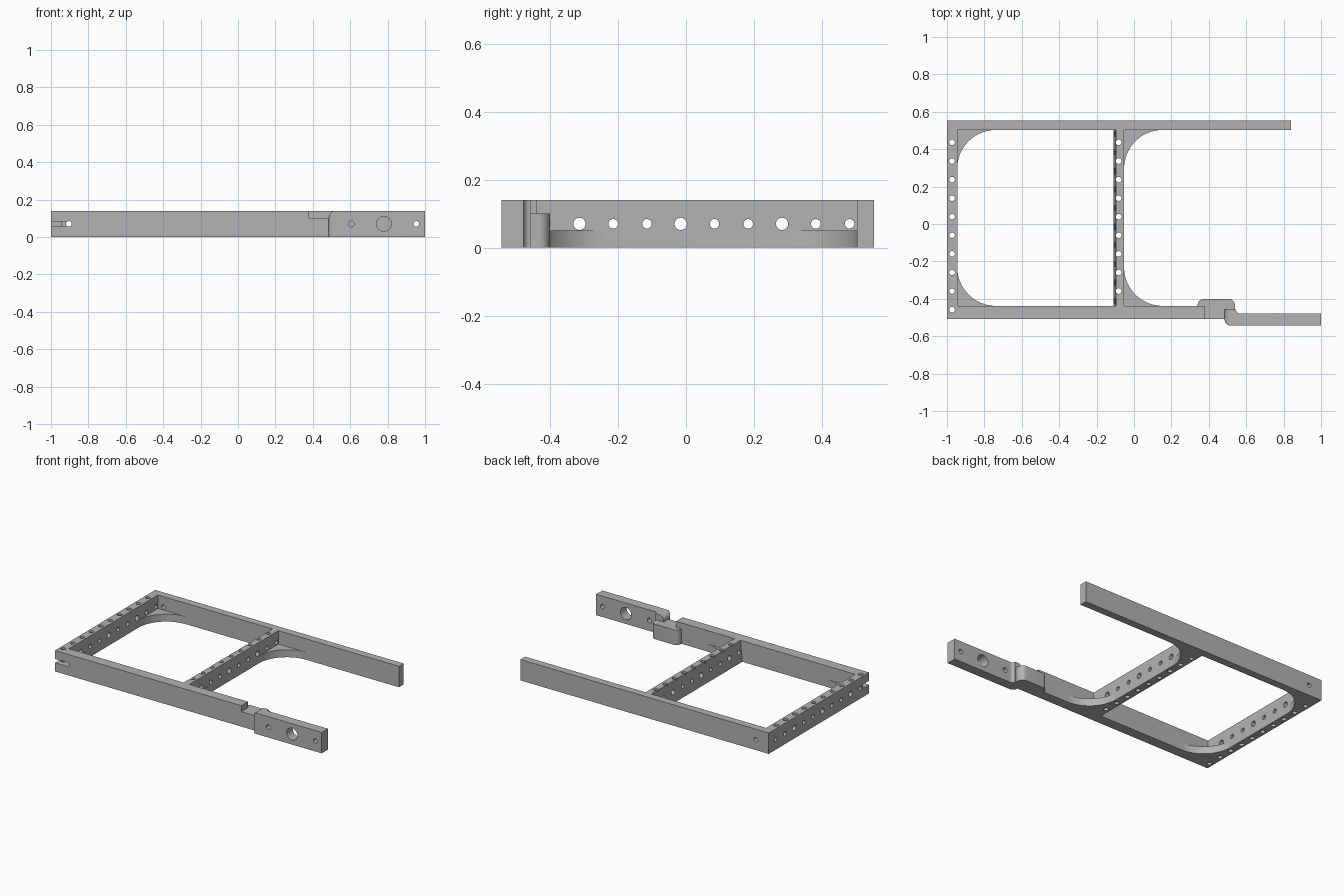
import bpy, bmesh, math
from mathutils import Vector, Matrix

if "Cube" in bpy.data.objects:
    bpy.data.objects.remove(bpy.data.objects["Cube"])

H = 0.14      # frame height
MID = 0.07    # height of the cross holes

metal = bpy.data.materials.new("plain grey")
grey = (0.45, 0.45, 0.45, 1)
metal.diffuse_color = grey
metal.use_nodes = True
metal.node_tree.nodes["Principled BSDF"].inputs["Base Color"].default_value = grey


def to_object(name, bm):
    bmesh.ops.recalc_face_normals(bm, faces=bm.faces)
    mesh = bpy.data.meshes.new(name)
    bm.to_mesh(mesh)
    bm.free()
    mesh.materials.append(metal)
    obj = bpy.data.objects.new(name, mesh)
    bpy.context.collection.objects.link(obj)
    return obj


def outline(points, steps=8):
    """Closed outline; a third value on a point rounds that corner."""
    result = []
    for i, p in enumerate(points):
        corner = Vector(p[:2])
        if len(p) == 2:
            result.append(corner)
            continue
        a = corner + (Vector(points[i - 1][:2]) - corner).normalized() * p[2]
        b = corner + (Vector(points[(i + 1) % len(points)][:2]) - corner).normalized() * p[2]
        centre = a + b - corner
        for k in range(steps + 1):
            t = k / steps * math.pi / 2
            result.append(centre + (a - centre) * math.cos(t) + (b - centre) * math.sin(t))
    return result


def prism(name, points, low, high, along_y=False):
    bm = bmesh.new()
    place = (lambda p, d: (p[0], d, p[1])) if along_y else (lambda p, d: (p[0], p[1], d))
    face = bm.faces.new([bm.verts.new(place(p, low)) for p in points])
    new = bmesh.ops.extrude_face_region(bm, geom=[face])["geom"]
    shift = Vector(place((0, 0), high - low))
    bmesh.ops.translate(bm, verts=[v for v in new if isinstance(v, bmesh.types.BMVert)], vec=shift)
    return to_object(name, bm)


def box(name, x0, x1, y0, y1, z0, z1):
    return prism(name, [(x0, y0), (x1, y0), (x1, y1), (x0, y1)], z0, z1)


def drill(bm, centre, axis, radius, length):
    turn = Vector(axis).to_track_quat('Z', 'Y').to_matrix().to_4x4()
    bmesh.ops.create_cone(bm, cap_ends=True, segments=24, radius1=radius, radius2=radius,
                          depth=length, matrix=Matrix.Translation(centre) @ turn)


def combine(target, tool, operation):
    mod = target.modifiers.new("combine", 'BOOLEAN')
    mod.operation, mod.solver, mod.object = operation, 'EXACT', tool
    bpy.context.view_layer.objects.active = target
    bpy.ops.object.modifier_apply(modifier=mod.name)
    bpy.data.objects.remove(tool)


def smooth(obj):
    bpy.ops.object.select_all(action='DESELECT')
    obj.select_set(True)
    bpy.context.view_layer.objects.active = obj
    bpy.ops.object.shade_smooth_by_angle(angle=math.radians(30))


# Rails and cross bars
INNER_BACK, INNER_FRONT = 0.503, -0.438
frame = prism("frame", [(-1, -0.508), (0.38, -0.508), (0.38, INNER_FRONT), (-0.053, INNER_FRONT),
                        (-0.053, INNER_BACK), (0.84, INNER_BACK), (0.84, 0.553), (-1, 0.553)], 0, H)

# Window between the bars, its right wall slightly sloped
window = prism("window", [(-0.945, -0.1), (-0.112, -0.1), (-0.11, 0), (-0.096, H), (-0.09, 0.2),
                          (-0.945, 0.2)], INNER_FRONT, INNER_BACK, along_y=True)
combine(frame, window, 'DIFFERENCE')

# Low curved corner gussets
R, LAP = 0.207, 0.01
for x in (-0.945, -0.053):
    for y, side in ((INNER_BACK, -1), (INNER_FRONT, 1)):
        arc = [(x + R - R * math.cos(t), y + side * (R - R * math.sin(t)))
               for t in (math.pi / 2 * k / 20 for k in range(21))]
        lap = [(x + R, y - side * LAP), (x - LAP, y - side * LAP), (x - LAP, y + side * R)]
        combine(frame, prism("gusset", arc + lap, 0, 0.05), 'UNION')

# Low offset joint at the end of the front rail
joint = prism("joint", outline([(0.34, -0.508), (0.54, -0.508), (0.54, -0.4, 0.035),
                                (0.34, -0.4, 0.035)]), 0, 0.1)
combine(frame, joint, 'UNION')

# Holes through the frame
bm = bmesh.new()
STEP = 0.0993
for i in range(10):
    y = 0.436 - i * STEP
    drill(bm, (-0.973, y, MID), (0, 0, 1), 0.015, 0.3)
    if i < 9:
        drill(bm, (-0.082, y, MID), (0, 0, 1), 0.015, 0.3)
    wide = i in (2, 5, 8)
    drill(bm, (-0.5, 0.481 - i * STEP, MID), (1, 0, 0), 0.018 if wide else 0.014, 1.2)
drill(bm, (-0.905, 0, MID), (0, 1, 0), 0.015, 1.3)
combine(frame, to_object("drills", bm), 'DIFFERENCE')

# Slot in the left end of the front rail
combine(frame, box("slot", -1.1, -0.905, -0.6, INNER_FRONT, 0.058, 0.084), 'DIFFERENCE')

# Offset arm with hooked, rounded end
arm = prism("arm", outline([(0.485, -0.543, 0.03), (1, -0.543), (1, -0.478), (0.545, -0.478, 0.02),
                            (0.545, -0.457), (0.485, -0.457)]), 0, H)
rounding = prism("rounding", outline([(0.485, -0.1), (1.1, -0.1), (1.1, H), (0.485, H, 0.035)]),
                 -0.7, -0.3, along_y=True)
combine(arm, rounding, 'INTERSECT')
bm = bmesh.new()
for x, radius in ((0.605, 0.016), (0.78, 0.04), (0.953, 0.015)):
    drill(bm, (x, -0.51, MID), (0, 1, 0), radius, 0.2)
combine(arm, to_object("arm_drills", bm), 'DIFFERENCE')

for part in (frame, arm):
    smooth(part)
